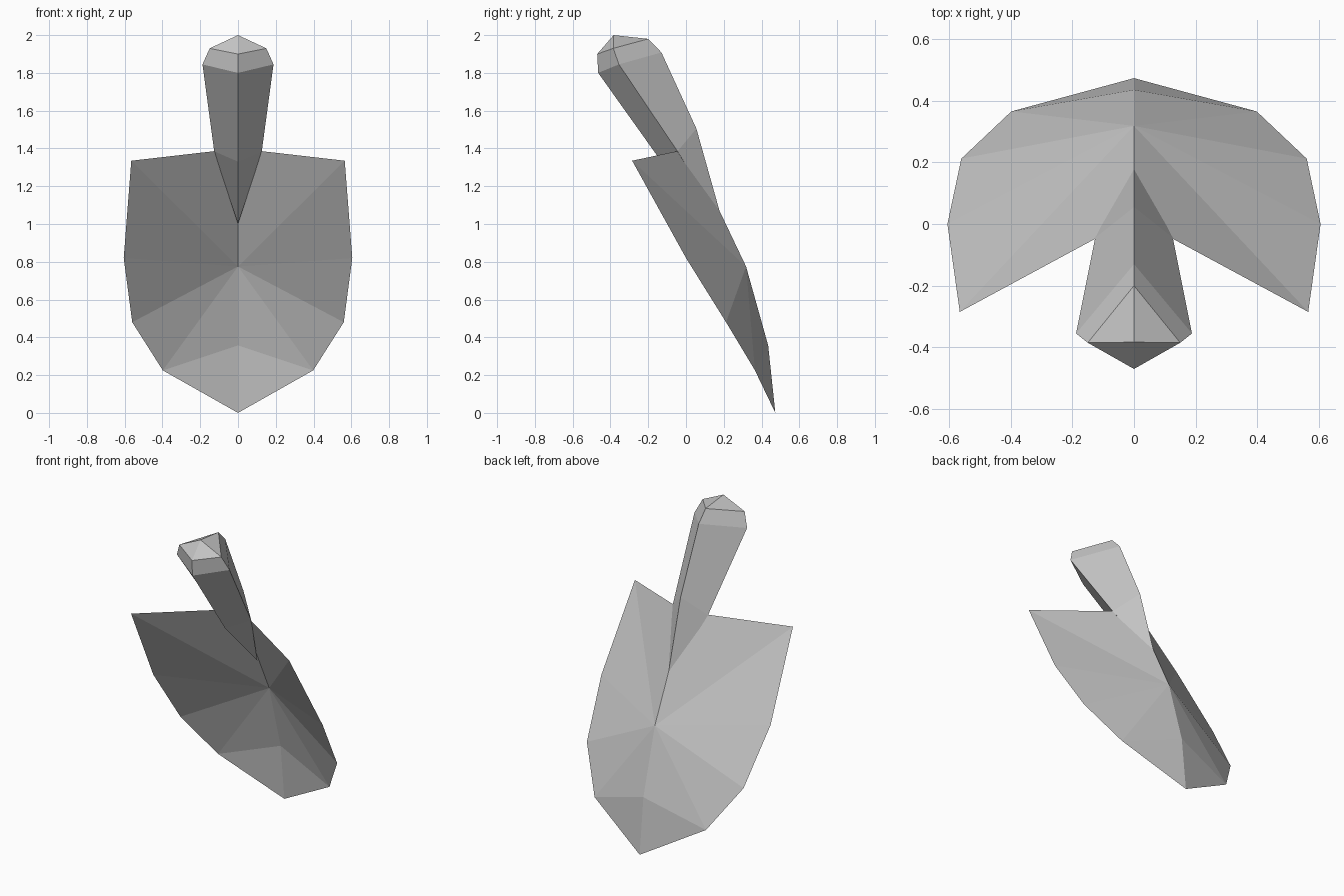
import bpy, bmesh

if "Cube" in bpy.data.objects:
    bpy.data.objects.remove(bpy.data.objects["Cube"])

# One plain grey for the whole tool
grey = bpy.data.materials.new("light grey")
grey.diffuse_color = (0.56, 0.56, 0.56, 1.0)
grey.use_nodes = True
grey.node_tree.nodes["Principled BSDF"].inputs["Base Color"].default_value = grey.diffuse_color


def half_mesh(name, verts, faces):
    """Build the right half, then mirror it across x = 0 with the seam welded."""
    bm = bmesh.new()
    vs = [bm.verts.new(v) for v in verts]
    for f in faces:
        bm.faces.new([vs[i] for i in f])
    bmesh.ops.recalc_face_normals(bm, faces=bm.faces[:])
    mesh = bpy.data.meshes.new(name)
    bm.to_mesh(mesh)
    bm.free()
    mesh.materials.append(grey)
    obj = bpy.data.objects.new(name, mesh)
    bpy.context.collection.objects.link(obj)
    mirror = obj.modifiers.new("mirror", "MIRROR")
    mirror.use_axis = (True, False, False)
    mirror.use_clip = True
    return obj


# Blade: a thin dished sheet fanned around its deepest point
hub = (0, 0.318, 0.775)
rim = [(0, 0.02, 1.40), (0.565, -0.285, 1.335), (0.605, 0.0, 0.82),
       (0.56, 0.212, 0.48), (0.398, 0.365, 0.225), (0, 0.435, 0.357)]
tip = (0, 0.473, 0.0)
fan = [(0, i, i + 1) for i in range(1, len(rim))]
half_mesh("blade", [hub] + rim + [tip], fan + [(6, 5, 7)])

# Handle: diamond cross-sections (front, side, back) from the cap to the point
sections = [
    [(0, -0.470, 1.900), (0.150, -0.385, 1.930), (0, -0.200, 1.980)],
    [(0, -0.465, 1.800), (0.188, -0.355, 1.845), (0, -0.130, 1.908)],
    [(0, -0.130, 1.330), (0.126, -0.045, 1.385), (0, 0.055, 1.505)],
]
apex = (0, -0.383, 2.0)
point = (0, 0.197, 1.0)
verts = [p for s in sections for p in s] + [apex, point]
faces = []
for k in range(2):
    for j in range(2):
        a = 3 * k + j
        faces.append((a, a + 1, a + 4, a + 3))
for j in range(2):
    faces.append((j, j + 1, 9))        # domed cap
    faces.append((6 + j, 7 + j, 10))   # taper into the blade
half_mesh("handle", verts, faces)
